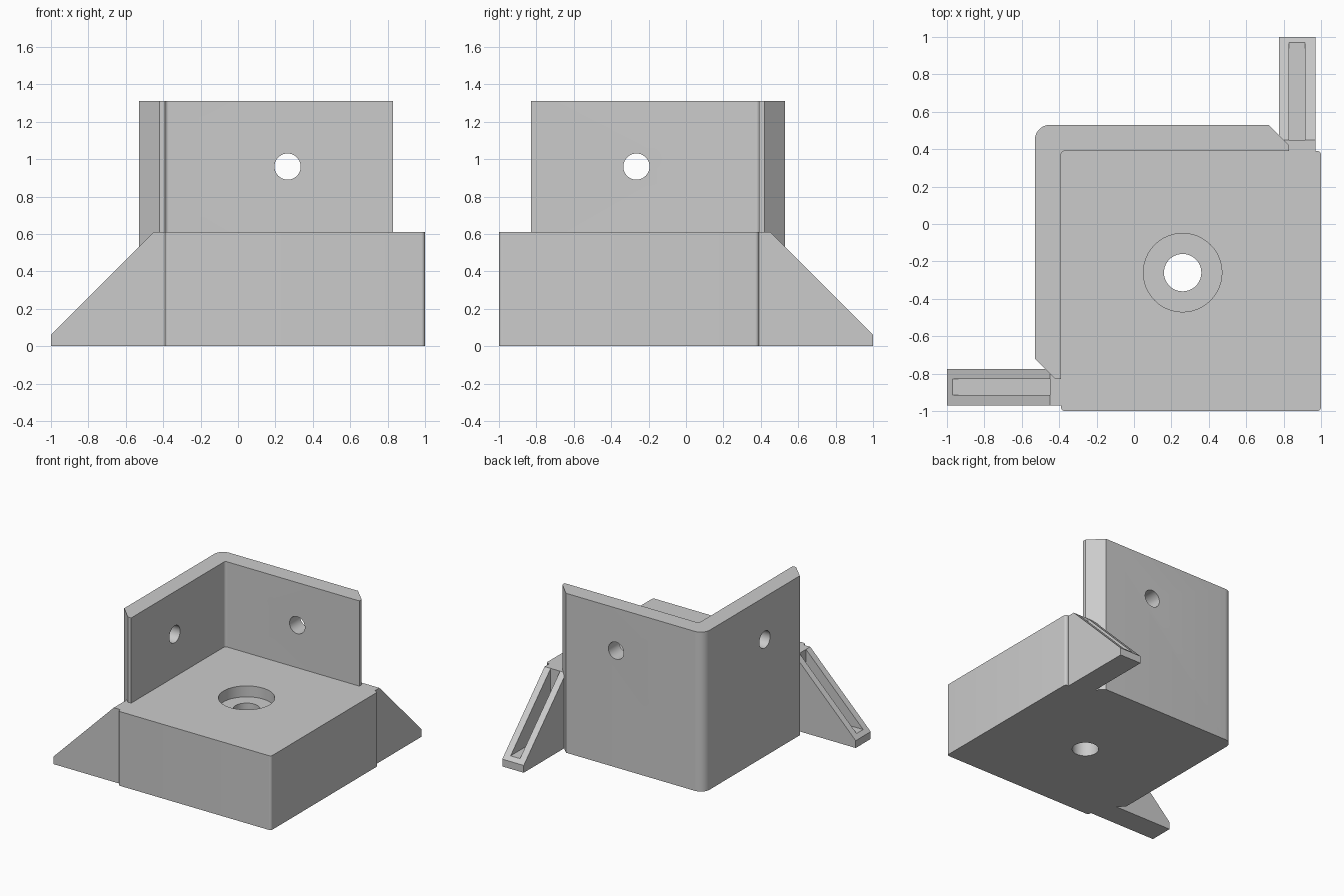
import bpy, bmesh, math
from mathutils import Matrix, Vector

cube = bpy.data.objects.get("Cube")
if cube:
    bpy.data.objects.remove(cube, do_unlink=True)

grey = bpy.data.materials.new("plain_grey")
grey.use_nodes = True
colour = (0.6, 0.6, 0.6, 1)
grey.diffuse_color = colour
grey.node_tree.nodes["Principled BSDF"].inputs["Base Color"].default_value = colour

# Swaps the two arms of the bracket across its diagonal
DIAGONAL = Matrix(((0, -1, 0, 0), (-1, 0, 0, 0), (0, 0, 1, 0), (0, 0, 0, 1)))


def finish(name, bm):
    bmesh.ops.recalc_face_normals(bm, faces=bm.faces)
    mesh = bpy.data.meshes.new(name)
    bm.to_mesh(mesh)
    bm.free()
    mesh.materials.append(grey)
    obj = bpy.data.objects.new(name, mesh)
    bpy.context.collection.objects.link(obj)
    return obj


def prism(name, outline, direction, rounds=(), mirror=False):
    """Extrude a flat outline, then round chosen corners (index, radius)."""
    bm = bmesh.new()
    verts = [bm.verts.new(p) for p in outline]
    face = bm.faces.new(verts)
    ext = bmesh.ops.extrude_face_region(bm, geom=[face], use_keep_orig=True)
    tops = [v for v in ext["geom"] if isinstance(v, bmesh.types.BMVert)]
    bmesh.ops.translate(bm, vec=direction, verts=tops)
    for i, radius in rounds:
        p = Vector(outline[i])
        edge = [e for e in bm.edges if e.is_valid
                and all((v.co - p).cross(Vector(direction)).length < 1e-4 for v in e.verts)]
        bmesh.ops.bevel(bm, geom=edge, offset=radius, segments=8, profile=0.5,
                        affect='EDGES')
    if mirror:
        bm.transform(DIAGONAL)
    return finish(name, bm)


def cylinder(name, radius, depth, centre, rotation=Matrix()):
    bm = bmesh.new()
    bmesh.ops.create_cone(bm, cap_ends=True, segments=48, radius1=radius,
                          radius2=radius, depth=depth,
                          matrix=Matrix.Translation(centre) @ rotation)
    return finish(name, bm)


def combine(target, tool, operation):
    """Boolean the tool into the target and discard the tool."""
    mod = target.modifiers.new("combine", 'BOOLEAN')
    mod.operation, mod.solver, mod.object = operation, 'EXACT', tool
    bpy.context.view_layer.update()
    graph = bpy.context.evaluated_depsgraph_get()
    mesh = bpy.data.meshes.new_from_object(target.evaluated_get(graph))
    target.modifiers.clear()
    target.data = mesh
    bpy.data.objects.remove(tool, do_unlink=True)


# Square base block
block = [(1, -1, 0), (1, 0.39, 0), (-0.39, 0.39, 0), (-0.39, -1, 0)]
bracket = prism("corner_bracket", block, (0, 0, 0.61),
                [(0, 0.02), (1, 0.02), (3, 0.02)])

# Tall L-shaped wall with chamfered ends and rounded corner
half = [(-0.39, -0.83), (-0.42, -0.83), (-0.53, -0.72)]
outline = half + [(-0.53, 0.53)] + [(-y, -x) for x, y in reversed(half)] + [(-0.39, 0.39)]
wall = prism("wall", [(x, y, 0) for x, y in outline], (0, 0, 1.31),
             [(3, 0.08), (7, 0.02)])
combine(bracket, wall, 'UNION')

# Sloping side fins, each with a channel between two rails
fin_side = [(-1, 0), (-1, 0.06), (-0.45, 0.61), (-0.35, 0.61), (-0.35, 0)]
channel_side = [(-1.1, 0.09), (-1.1, 0.8), (-0.45, 0.8), (-0.45, 0.09)]
for mirror in (False, True):
    fin = prism("fin", [(x, -0.97, z) for x, z in fin_side], (0, 0.195, 0), mirror=mirror)
    channel = prism("channel", [(x, -0.915, z) for x, z in channel_side],
                    (0, 0.085, 0), mirror=mirror)
    combine(fin, channel, 'DIFFERENCE')
    combine(bracket, fin, 'UNION')

# Counterbored hole through the base
combine(bracket, cylinder("bore", 0.1, 2, (0.26, -0.26, 0)), 'DIFFERENCE')
combine(bracket, cylinder("counterbore", 0.21, 0.2, (0.26, -0.26, 0.62)), 'DIFFERENCE')

# Screw hole through each wall
for axis, centre in (('X', (0.265, 0.46, 0.96)), ('Y', (-0.46, -0.265, 0.96))):
    hole = cylinder("screw_hole", 0.07, 0.4, centre, Matrix.Rotation(math.pi / 2, 4, axis))
    combine(bracket, hole, 'DIFFERENCE')

# Smooth the rounded surfaces and keep the edges crisp
bpy.ops.object.select_all(action='DESELECT')
bracket.select_set(True)
bpy.context.view_layer.objects.active = bracket
bpy.ops.object.shade_smooth_by_angle(angle=math.radians(30))
